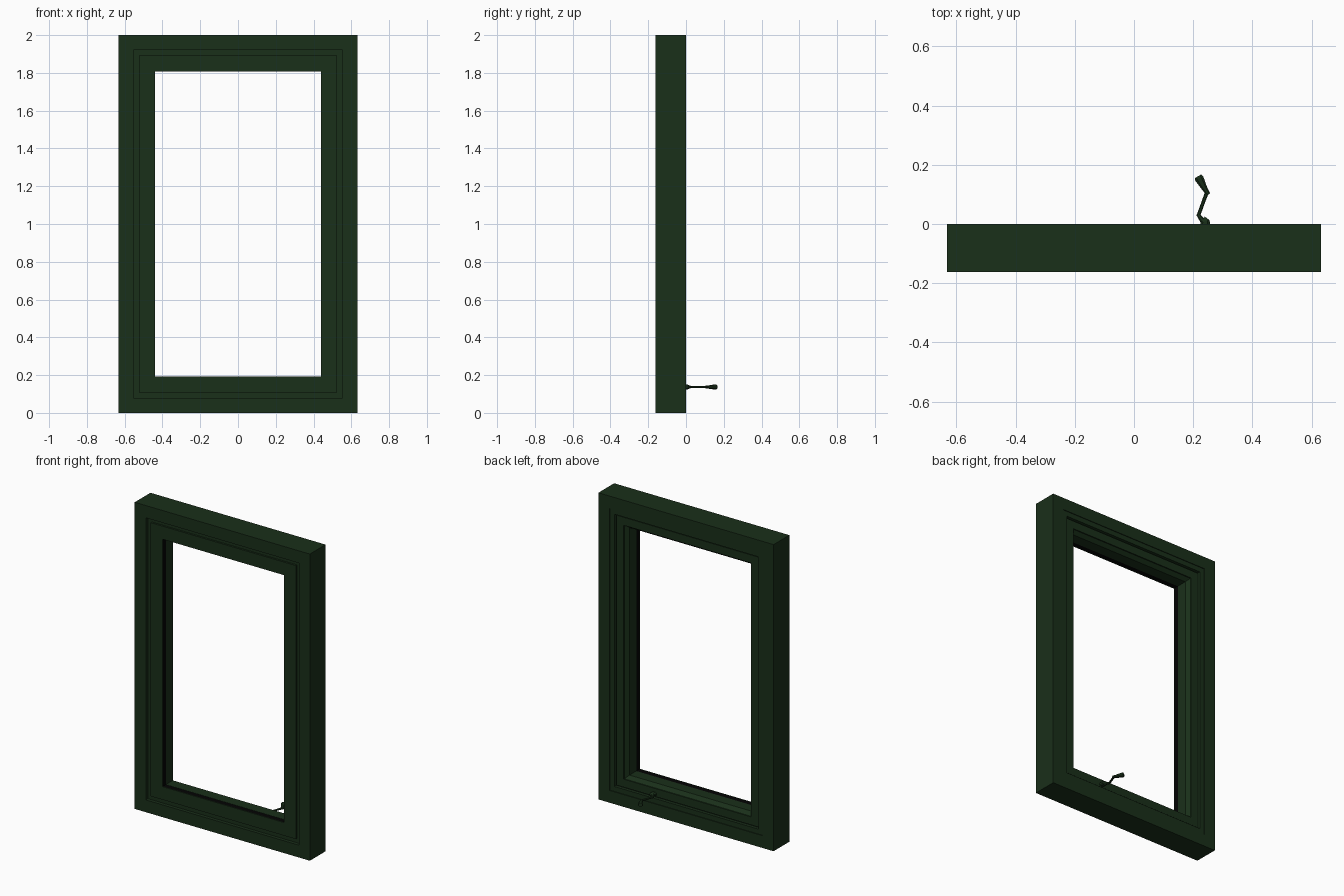
import bpy, bmesh
from mathutils import Vector

if "Cube" in bpy.data.objects:
    bpy.data.objects.remove(bpy.data.objects["Cube"])

HALF_W, HEIGHT = 0.632, 2.0


def make_material(name, rgb):
    mat = bpy.data.materials.new(name)
    mat.use_nodes = True
    color = (*rgb, 1)
    mat.diffuse_color = color
    mat.node_tree.nodes["Principled BSDF"].inputs["Base Color"].default_value = color
    return mat


green = make_material("dark green paint", (0.010, 0.029, 0.010))
black = make_material("black rubber", (0.001, 0.001, 0.001))


def finish(name, bm, material):
    bmesh.ops.recalc_face_normals(bm, faces=bm.faces)
    mesh = bpy.data.meshes.new(name)
    bm.to_mesh(mesh)
    bm.free()
    mesh.materials.append(material)
    obj = bpy.data.objects.new(name, mesh)
    bpy.context.collection.objects.link(obj)


def skin(bm, loops, closed):
    """Join matching vertex loops with quads."""
    count = len(loops[0])
    following = loops[1:] + loops[:1] if closed else loops[1:]
    for a, b in zip(loops, following):
        for i in range(count):
            j = (i + 1) % count
            bm.faces.new((a[i], a[j], b[j], b[i]))


def mitred_ring(name, profile, material=green):
    """Sweep an (inset, y) profile round the window rectangle."""
    bm = bmesh.new()
    loops = []
    for sx, top in ((-1, 0), (1, 0), (1, 1), (-1, 1)):
        loops.append([bm.verts.new((sx * (HALF_W - d), y, HEIGHT - d if top else d))
                      for d, y in profile])
    skin(bm, loops, True)
    finish(name, bm, material)


def tapered_bar(name, path):
    """Horizontal bar through (x, y, width, thickness) stations."""
    bm = bmesh.new()
    points = [Vector((x, y, 0.137)) for x, y, w, t in path]
    loops = []
    for i, (x, y, w, t) in enumerate(path):
        along = (points[min(i + 1, len(path) - 1)] - points[max(i - 1, 0)]).normalized()
        side = Vector((along.y, -along.x, 0)) * w / 2
        up = Vector((0, 0, t / 2))
        corners = [side + up * 0.5, side * 0.5 + up, -side * 0.5 + up, -side + up * 0.5]
        corners += [-c for c in corners]
        loops.append([bm.verts.new(points[i] + c) for c in corners])
    skin(bm, loops, False)
    bm.faces.new(loops[0])
    bm.faces.new(loops[-1])
    finish(name, bm, green)


# Outer frame
mitred_ring("outer_frame", [(0, -0.162), (0.08, -0.162), (0.08, 0), (0, 0)])

# Recessed strip closing the joint between frame and sash
mitred_ring("weather_strip", [(0.075, -0.14), (0.115, -0.14), (0.115, -0.03), (0.075, -0.03)])

# Inner stop, set slightly below the frame's room side
mitred_ring("inner_stop", [(0.078, -0.04), (0.112, -0.04), (0.112, -0.005), (0.078, -0.005)])

# Sash with a narrow slot beside the stop and a sloped inner edge
mitred_ring("sash", [(0.108, -0.152), (0.193, -0.152), (0.193, -0.147), (0.186, -0.147),
                     (0.186, -0.115), (0.193, -0.115), (0.193, -0.045), (0.172, -0.022),
                     (0.172, -0.015), (0.12, -0.015), (0.12, -0.025), (0.108, -0.025)])

# Rubber seal lining the glazing channel
mitred_ring("glazing_seal", [(0.18, -0.147), (0.192, -0.147), (0.192, -0.115), (0.18, -0.115)], black)

# Crank handle: mount, arm and flared grip
tapered_bar("crank_mount", [(0.24, -0.02, 0.034, 0.024), (0.24, 0.009, 0.032, 0.024),
                            (0.232, 0.014, 0.026, 0.016)])
tapered_bar("crank_arm", [(0.238, 0.004, 0.022, 0.016), (0.218, 0.03, 0.014, 0.012),
                          (0.231, 0.066, 0.012, 0.009), (0.245, 0.104, 0.013, 0.012)])
tapered_bar("crank_grip", [(0.252, 0.1, 0.013, 0.012), (0.24, 0.117, 0.018, 0.016),
                           (0.22, 0.154, 0.031, 0.027), (0.216, 0.161, 0.025, 0.022)])
